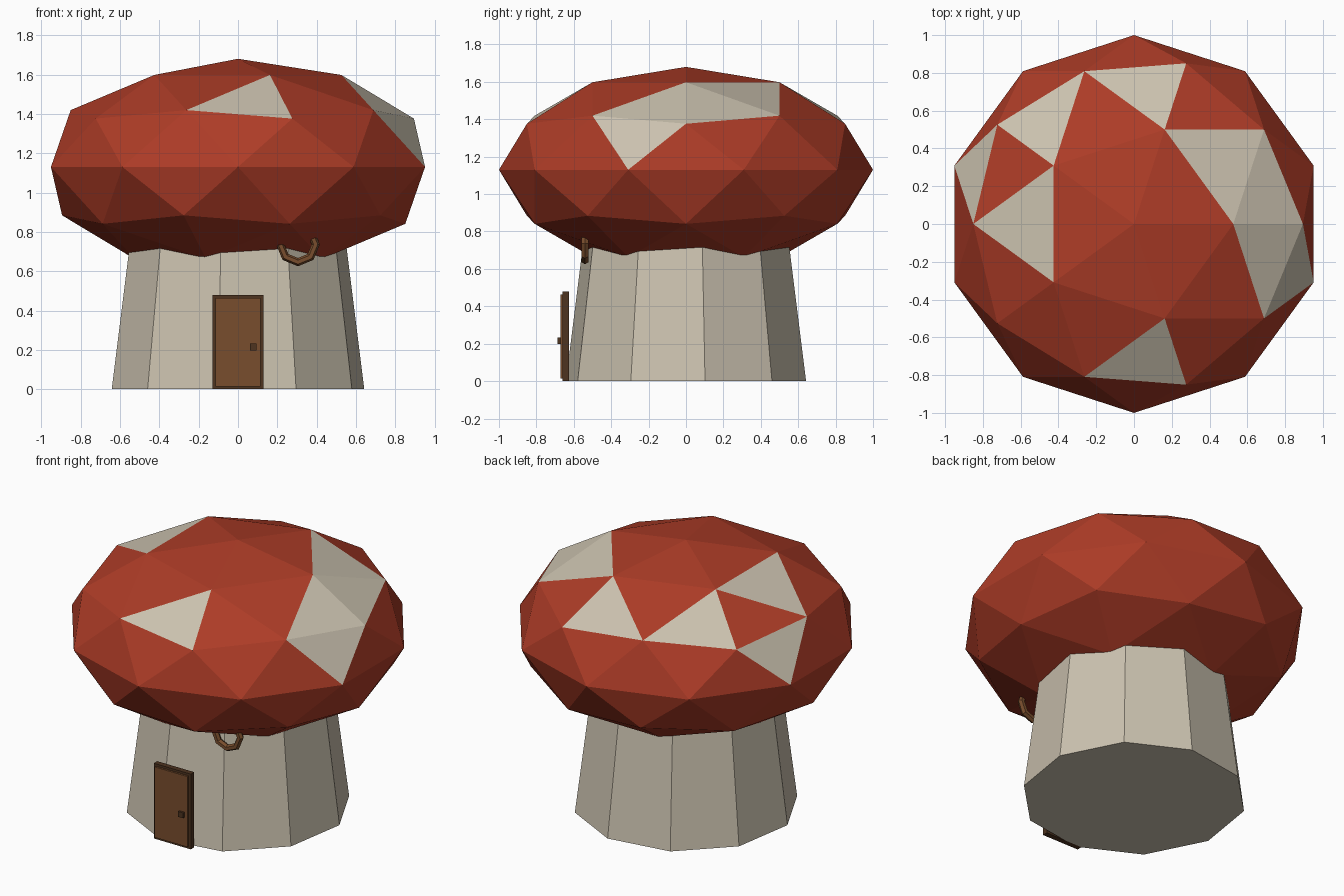
import bpy
import bmesh
from math import radians
from mathutils import Matrix, Vector

if "Cube" in bpy.data.objects:
    bpy.data.objects.remove(bpy.data.objects["Cube"])


def material(name, rgb):
    mat = bpy.data.materials.new(name)
    mat.use_nodes = True
    color = (*rgb, 1)
    mat.diffuse_color = color
    mat.node_tree.nodes["Principled BSDF"].inputs["Base Color"].default_value = color
    return mat


red = material("cap red", (0.42, 0.045, 0.02))
cream = material("cream", (0.60, 0.54, 0.43))
brown = material("door brown", (0.19, 0.075, 0.026))
dark = material("dark wood", (0.075, 0.033, 0.014))


def add_object(name, bm, *mats):
    mesh = bpy.data.meshes.new(name)
    bm.to_mesh(mesh)
    bm.free()
    for mat in mats:
        mesh.materials.append(mat)
    obj = bpy.data.objects.new(name, mesh)
    bpy.context.collection.objects.link(obj)
    return obj


def box(name, low, high, mat):
    low, high = Vector(low), Vector(high)
    bm = bmesh.new()
    place = Matrix.Translation((low + high) / 2) @ Matrix.Diagonal((*(high - low), 1))
    bmesh.ops.create_cube(bm, size=1, matrix=place)
    return add_object(name, bm, mat)


# Cap: flattened faceted sphere, with single facets painted as spots
bm = bmesh.new()
bmesh.ops.create_icosphere(bm, subdivisions=2, radius=1)
spots = [(-0.12, 0.72), (0.06, -0.72), (0.06, 0.72), (-0.47, 0.55), (-0.57, 0.0),
         (-0.84, 0.28), (0.46, 0.33), (0.70, 0.17), (0.70, -0.17), (0.84, -0.27)]
spots.pop(0)
upper = [f for f in bm.faces if f.calc_center_median().z > 0]
for spot in spots:
    nearest = min(upper, key=lambda f: (f.calc_center_median().xy - Vector(spot)).length)
    nearest.material_index = 1
bm.transform(Matrix.Translation((0, 0, 1.13)) @ Matrix.Diagonal((1, 1, 0.55, 1)))
add_object("cap", bm, red, cream)

# Stem: tapered ten-sided column running up into the cap
bm = bmesh.new()
bmesh.ops.create_cone(bm, cap_ends=True, segments=10, radius1=0.65, radius2=0.53, depth=0.95,
                      matrix=Matrix.Translation((0, 0, 0.475)) @ Matrix.Rotation(radians(-9), 4, "Z"))
add_object("stem", bm, cream)

# Door with frame and handle knob
box("door_frame", (-0.13, -0.66, 0), (0.13, -0.626, 0.478), dark)
box("door_panel", (-0.115, -0.672, 0.015), (0.115, -0.65, 0.463), brown)
box("door_knob", (0.06, -0.686, 0.198), (0.094, -0.665, 0.232), dark)

# Ring hanging from under the cap
bpy.ops.mesh.primitive_torus_add(major_segments=8, minor_segments=6, major_radius=0.09,
                                 minor_radius=0.021, location=(0.305, -0.54, 0.736),
                                 rotation=(radians(90), 0, 0))
ring = bpy.context.object
ring.name = "hanging_ring"
ring.data.materials.append(brown)
